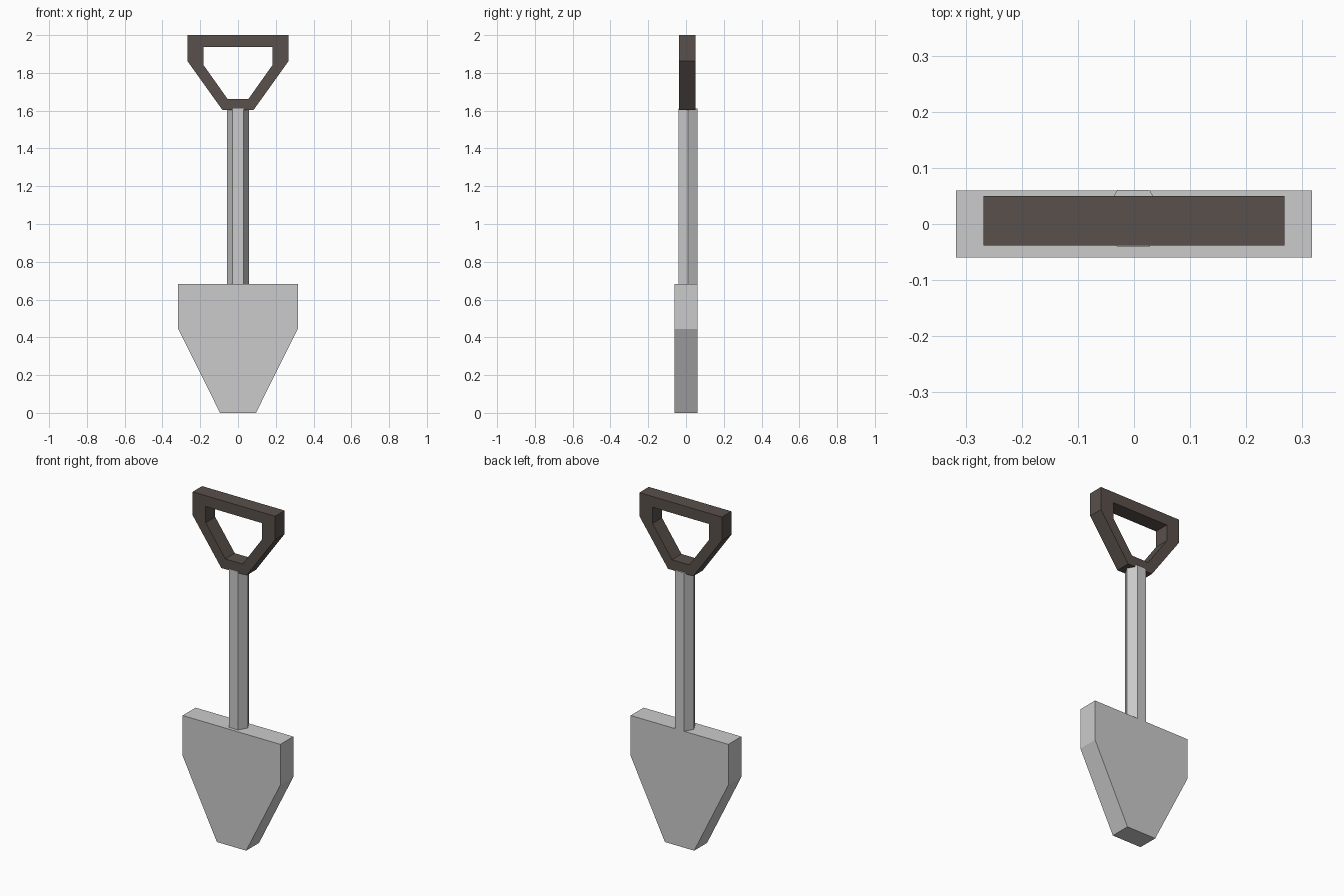
import bpy, bmesh
from math import radians
from mathutils import Matrix

if "Cube" in bpy.data.objects:
    bpy.data.objects.remove(bpy.data.objects["Cube"])


def mirrored(half):
    """Close a left-half outline (x, z) by mirroring it across x = 0."""
    return half + [(-x, z) for x, z in reversed(half)]


def make_object(name, bm):
    bmesh.ops.recalc_face_normals(bm, faces=bm.faces)
    mesh = bpy.data.meshes.new(name)
    bm.to_mesh(mesh)
    bm.free()
    obj = bpy.data.objects.new(name, mesh)
    bpy.context.collection.objects.link(obj)
    return obj


def slab(name, outer, y0, y1, inner=None):
    """Extrude an xz outline from y0 to y1, optionally with a matching hole."""
    bm = bmesh.new()
    rings = [[bm.verts.new((x, y0, z)) for x, z in loop]
             for loop in (outer, inner) if loop]
    if inner:
        a, b = rings
        n = len(a)
        faces = [bm.faces.new((a[i], a[(i + 1) % n], b[(i + 1) % n], b[i]))
                 for i in range(n)]
    else:
        faces = [bm.faces.new(rings[0])]
    ext = bmesh.ops.extrude_face_region(bm, geom=faces, use_keep_orig=True)
    verts = [g for g in ext["geom"] if isinstance(g, bmesh.types.BMVert)]
    bmesh.ops.translate(bm, verts=verts, vec=(0, y1 - y0, 0))
    return make_object(name, bm)


# Blade: thick pointed plate with a blunt tip
slab("blade", mirrored([(-0.317, 0.683), (-0.317, 0.445), (-0.095, 0)]),
     -0.06, 0.06)

# Shaft: hexagonal rod with its corners towards the sides
bm = bmesh.new()
z0, z1 = 0.68, 1.612
place = Matrix.Translation((-0.001, 0.01, (z0 + z1) / 2)) @ Matrix.Rotation(radians(90), 4, "Z")
bmesh.ops.create_cone(bm, cap_ends=True, segments=6, radius1=0.058,
                      radius2=0.058, depth=z1 - z0, matrix=place)
# Aim a corner exactly along +x
corner = max(bm.verts, key=lambda v: v.co.x)
if abs(corner.co.y - 0.01) > 0.01:
    bmesh.ops.rotate(bm, verts=bm.verts, cent=(-0.001, 0.01, 0),
                     matrix=Matrix.Rotation(radians(30), 3, "Z"))
make_object("shaft", bm)

# Handle: brown D-shaped grip frame
grip = slab("handle",
            mirrored([(-0.268, 2.0), (-0.268, 1.863), (-0.082, 1.603)]),
            -0.038, 0.05,
            mirrored([(-0.183, 1.937), (-0.183, 1.842), (-0.056, 1.663)]))
brown = bpy.data.materials.new("dark_brown")
brown.diffuse_color = (0.1, 0.08, 0.07, 1)
brown.use_nodes = True
brown.node_tree.nodes["Principled BSDF"].inputs["Base Color"].default_value = brown.diffuse_color
grip.data.materials.append(brown)
